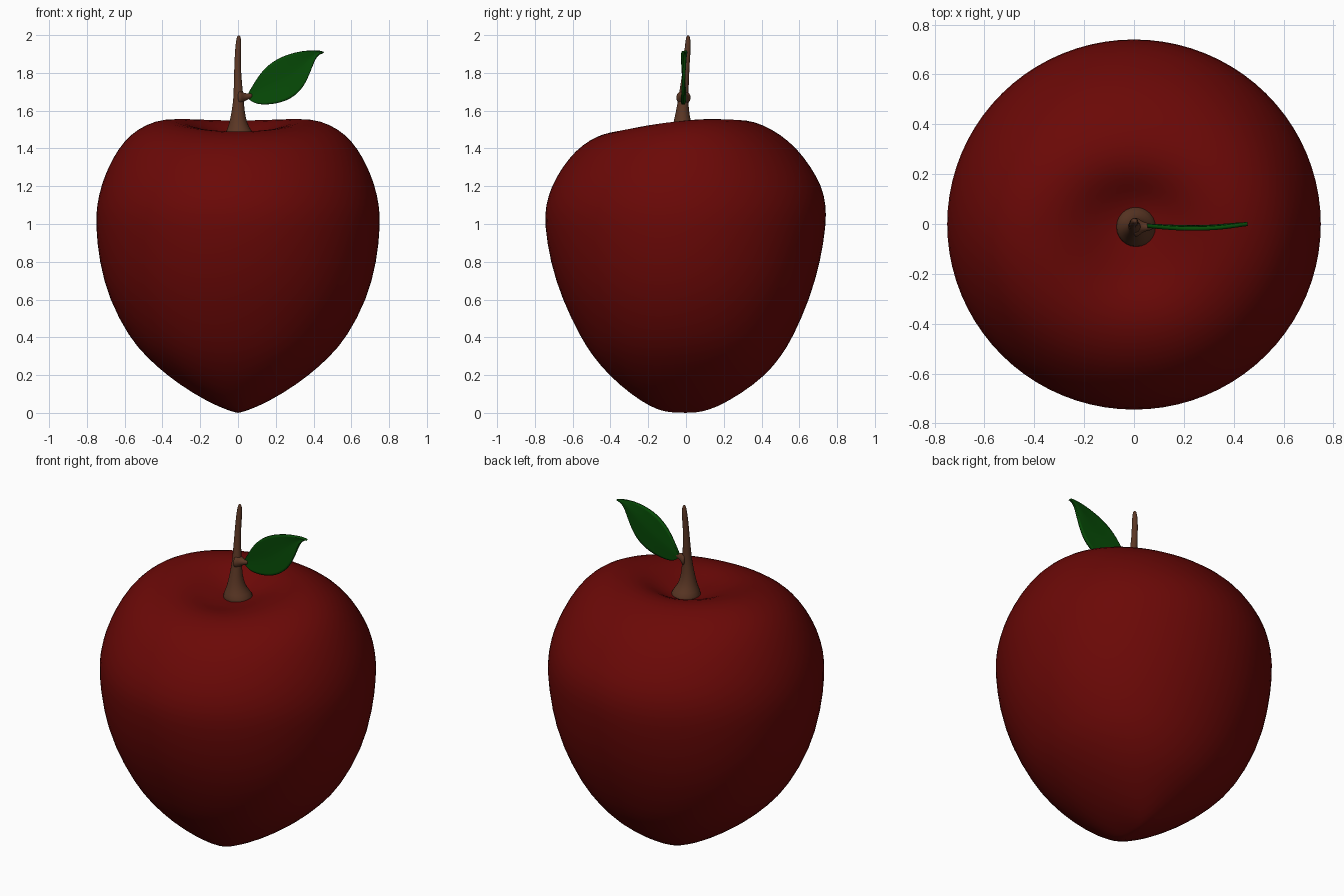
import bpy, bmesh, math
from mathutils import Vector

if "Cube" in bpy.data.objects:
    bpy.data.objects.remove(bpy.data.objects["Cube"])


def material(name, rgb):
    m = bpy.data.materials.new(name)
    m.diffuse_color = (*rgb, 1)
    m.use_nodes = True
    m.node_tree.nodes["Principled BSDF"].inputs["Base Color"].default_value = m.diffuse_color
    return m


red = material("apple red", (0.145, 0.0025, 0.002))
brown = material("stem brown", (0.105, 0.038, 0.018))
green = material("leaf green", (0.002, 0.07, 0.002))


def finish(name, bm, mat, levels):
    bmesh.ops.recalc_face_normals(bm, faces=bm.faces)
    me = bpy.data.meshes.new(name)
    bm.to_mesh(me)
    bm.free()
    me.materials.append(mat)
    for p in me.polygons:
        p.use_smooth = True
    ob = bpy.data.objects.new(name, me)
    bpy.context.collection.objects.link(ob)
    s = ob.modifiers.new("smooth", 'SUBSURF')
    s.levels = s.render_levels = levels
    return ob


def loft(name, rings, ends, mat, levels=1):
    """Skin closed rings of points and close both ends on a pole point."""
    bm = bmesh.new()
    loops = [[bm.verts.new(p) for p in r] for r in rings]
    n = len(loops[0])
    for a, b in zip(loops, loops[1:]):
        for i in range(n):
            j = (i + 1) % n
            bm.faces.new((a[i], a[j], b[j], b[i]))
    for loop, end in zip((loops[0], loops[-1]), ends):
        pole = bm.verts.new(end)
        for i in range(n):
            bm.faces.new((loop[i], loop[(i + 1) % n], pole))
    return finish(name, bm, mat, levels)


# Apple body: height, side radius, front radius, back radius, rim tilt weight
profile = [
    (0.004, .02, .11, .08, 0), (0.03, .10, .185, .165, 0), (.1, .235, .295, .29, 0),
    (.2, .38, .41, .425, 0), (.3, .49, .495, .505, 0), (.4, .578, .56, .568, 0),
    (.6, .685, .658, .656, 0), (.8, .738, .722, .715, 0), (1.0, .757, .752, .745, 0),
    (1.1, .75, .746, .744, 0), (1.2, .728, .715, .722, 0), (1.3, .69, .66, .665, .05),
    (1.4, .635, .588, .59, .2), (1.475, .57, .51, .50, .5), (1.525, .49, .44, .41, .8),
    (1.553, .40, .36, .32, 1), (1.546, .29, .28, .23, 1), (1.51, .20, .21, .16, .7),
    (1.475, .12, .13, .11, .25), (1.455, .05, .05, .05, 0)]
rings = []
for z, rx, rf, rb, w in profile:
    ring = []
    for i in range(40):
        t = math.tau * i / 40
        s = math.sin(t)
        k = 1 + 0.03 * max(0, 1 - z / .9) * math.sin(2 * t) ** 2
        ring.append((k * rx * math.cos(t), k * (rb if s > 0 else rf) * s,
                     z + w * 0.03 * (s - s * s)))
    rings.append(ring)
loft("apple_body", rings, [(0, 0, 0), (0, 0, 1.45)], red)


def tube(name, path, axis, mat):
    """Round tube along the path, with its rings set square to one axis."""
    u, v = (Vector((1, 0, 0)), Vector((0, 1, 0))) if axis == 'Z' else \
           (Vector((0, 1, 0)), Vector((0, 0, 1)))
    rings = [[Vector(p[:3]) + p[3] * (math.cos(math.tau * i / 12) * u +
              math.sin(math.tau * i / 12) * v) for i in range(12)] for p in path]
    return loft(name, rings, [path[0][:3], path[-1][:3]], mat)


# Stem with a flared foot
tube("stem", [(.01, -.01, 1.43, .09), (.008, -.012, 1.475, .083), (.003, -.018, 1.51, .058),
              (0, -.02, 1.56, .042), (.002, -.017, 1.63, .031), (.002, -.012, 1.69, .026),
              (-.002, -.003, 1.78, .02), (-.002, .004, 1.87, .017), (.002, .01, 1.94, .017),
              (.004, .011, 1.985, .012), (.004, .011, 1.998, .006)], 'Z', brown)

# Twig joining the leaf to the stem
tube("leaf_twig", [(0, -.014, 1.67, .045), (.02, -.013, 1.668, .036), (.033, -.012, 1.672, .022),
                   (.055, -.012, 1.675, .016), (.075, -.012, 1.68, .012)], 'X', brown)

# Leaf: a sheet stretched between its upper and lower edges
upper = [(.05, 1.685), (.08, 1.737), (.12, 1.80), (.17, 1.85), (.235, 1.888),
         (.325, 1.914), (.39, 1.918), (.43, 1.917), (.457, 1.91)]
lower = [(.05, 1.668), (.08, 1.640), (.14, 1.629), (.253, 1.645), (.337, 1.705),
         (.378, 1.79), (.405, 1.868), (.427, 1.90), (.452, 1.906)]
bm = bmesh.new()
rows = []
for k, (a, b) in enumerate(zip(upper, lower)):
    row = []
    for j in range(5):
        t = j / 4
        x, z = a[0] + (b[0] - a[0]) * t, a[1] + (b[1] - a[1]) * t
        y = -.007 - .013 * math.sin(math.pi * (x - .05) / .4) + .04 * max(0, x - .3)
        y += .008 * (1 - abs(2 * t - 1)) * math.sin(math.pi * k / 8)
        row.append(bm.verts.new((x, y, z)))
    rows.append(row)
for r, q in zip(rows, rows[1:]):
    for j in range(4):
        bm.faces.new((r[j], r[j + 1], q[j + 1], q[j]))
leaf = finish("leaf", bm, green, 2)
solid = leaf.modifiers.new("thickness", 'SOLIDIFY')
solid.thickness = 0.016
solid.offset = 0
